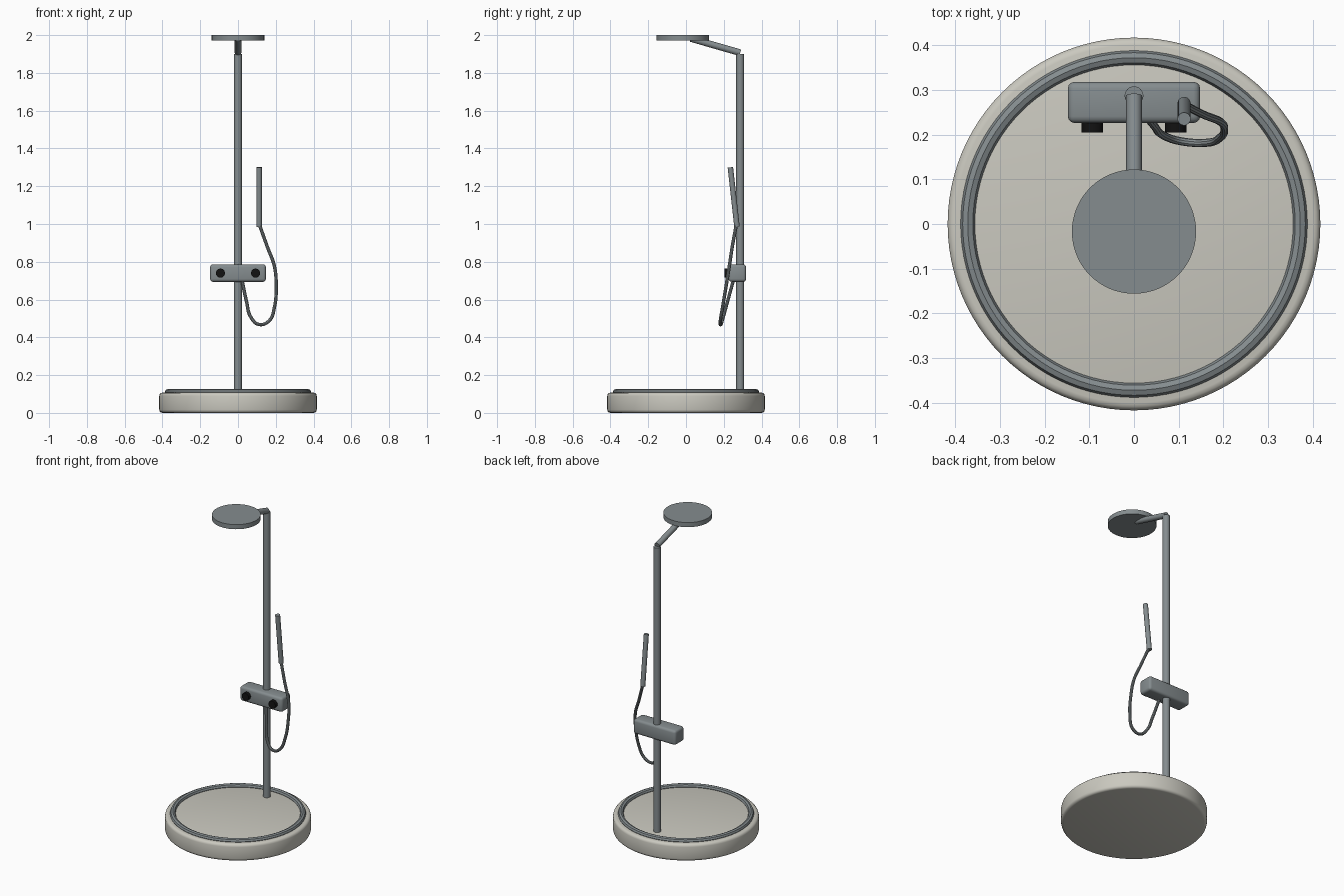
import bpy
import math
from mathutils import Vector

cube = bpy.data.objects.get("Cube")
if cube:
    bpy.data.objects.remove(cube, do_unlink=True)


def material(name, rgb):
    m = bpy.data.materials.new(name)
    m.use_nodes = True
    m.diffuse_color = (*rgb, 1)
    m.node_tree.nodes["Principled BSDF"].inputs["Base Color"].default_value = (*rgb, 1)
    return m


STONE = material("warm_stone", (0.59, 0.58, 0.52))
STEEL = material("blue_grey_steel", (0.235, 0.265, 0.275))
BLACK = material("black", (0.006, 0.006, 0.006))


def finish(name, mat, bevel=0, segments=3):
    ob = bpy.context.object
    ob.name = name
    ob.data.materials.append(mat)
    if bevel:
        mod = ob.modifiers.new("rounded_edges", "BEVEL")
        mod.width = bevel
        mod.segments = segments
        mod.limit_method = "ANGLE"
        bpy.ops.object.modifier_apply(modifier=mod.name)
    bpy.ops.object.shade_smooth_by_angle(angle=math.radians(35))
    return ob


def rod(name, start, end, radius, mat, sides=32, bevel=0):
    a, b = Vector(start), Vector(end)
    bpy.ops.mesh.primitive_cylinder_add(
        vertices=sides, radius=radius, depth=(b - a).length, location=(a + b) / 2,
        rotation=(b - a).to_track_quat("Z", "Y").to_euler())
    return finish(name, mat, bevel)


# Tray base with its raised rim
rod("base", (0, 0, 0), (0, 0, 0.107), 0.417, STONE, 96, bevel=0.017)
bpy.ops.mesh.primitive_torus_add(major_segments=96, minor_segments=8,
                                 major_radius=0.372, minor_radius=0.016,
                                 location=(0, 0, 0.11))
finish("rim", STEEL)

# Riser pipe, overhead arm and round head
POLE_Y = 0.287
rod("pole", (0, POLE_Y, 0.09), (0, POLE_Y, 1.9), 0.021, STEEL)
rod("arm", (0, POLE_Y, 1.907), (0, 0.025, 1.982), 0.0175, STEEL)
rod("head", (0, -0.017, 1.971), (0, -0.017, 2), 0.139, STEEL, 64)

# Mixer block with two knobs
bpy.ops.mesh.primitive_cube_add(size=1, location=(0, 0.272, 0.74))
bpy.context.object.scale = (0.296, 0.092, 0.092)
bpy.ops.object.transform_apply(location=False, rotation=False, scale=True)
finish("mixer", STEEL, bevel=0.015)
for side, x in (("right", -0.093), ("left", 0.093)):
    rod(side + "_knob", (x, 0.24, 0.74), (x, 0.205, 0.74), 0.024, BLACK)

# Hand wand
rod("wand", (0.112, 0.27, 0.985), (0.112, 0.235, 1.3), 0.0145, STEEL, 24)

# Flexible hose looping from the wand to the mixer
path = [(0.112, 0.267, 1.0), (0.155, 0.245, 0.88), (0.193, 0.229, 0.775),
        (0.202, 0.212, 0.67), (0.193, 0.194, 0.56), (0.165, 0.182, 0.488),
        (0.112, 0.184, 0.468), (0.068, 0.197, 0.507), (0.045, 0.22, 0.59),
        (0.02, 0.253, 0.71)]
curve = bpy.data.curves.new("hose", "CURVE")
curve.dimensions = "3D"
curve.bevel_depth = 0.009
curve.bevel_resolution = 3
curve.resolution_u = 8
curve.use_fill_caps = True
spline = curve.splines.new("BEZIER")
spline.bezier_points.add(len(path) - 1)
for point, co in zip(spline.bezier_points, path):
    point.co = co
    point.handle_left_type = point.handle_right_type = "AUTO"
hose = bpy.data.objects.new("hose", curve)
bpy.context.collection.objects.link(hose)
bpy.ops.object.select_all(action="DESELECT")
hose.select_set(True)
bpy.context.view_layer.objects.active = hose
bpy.ops.object.convert(target="MESH")
finish("hose", STEEL)
